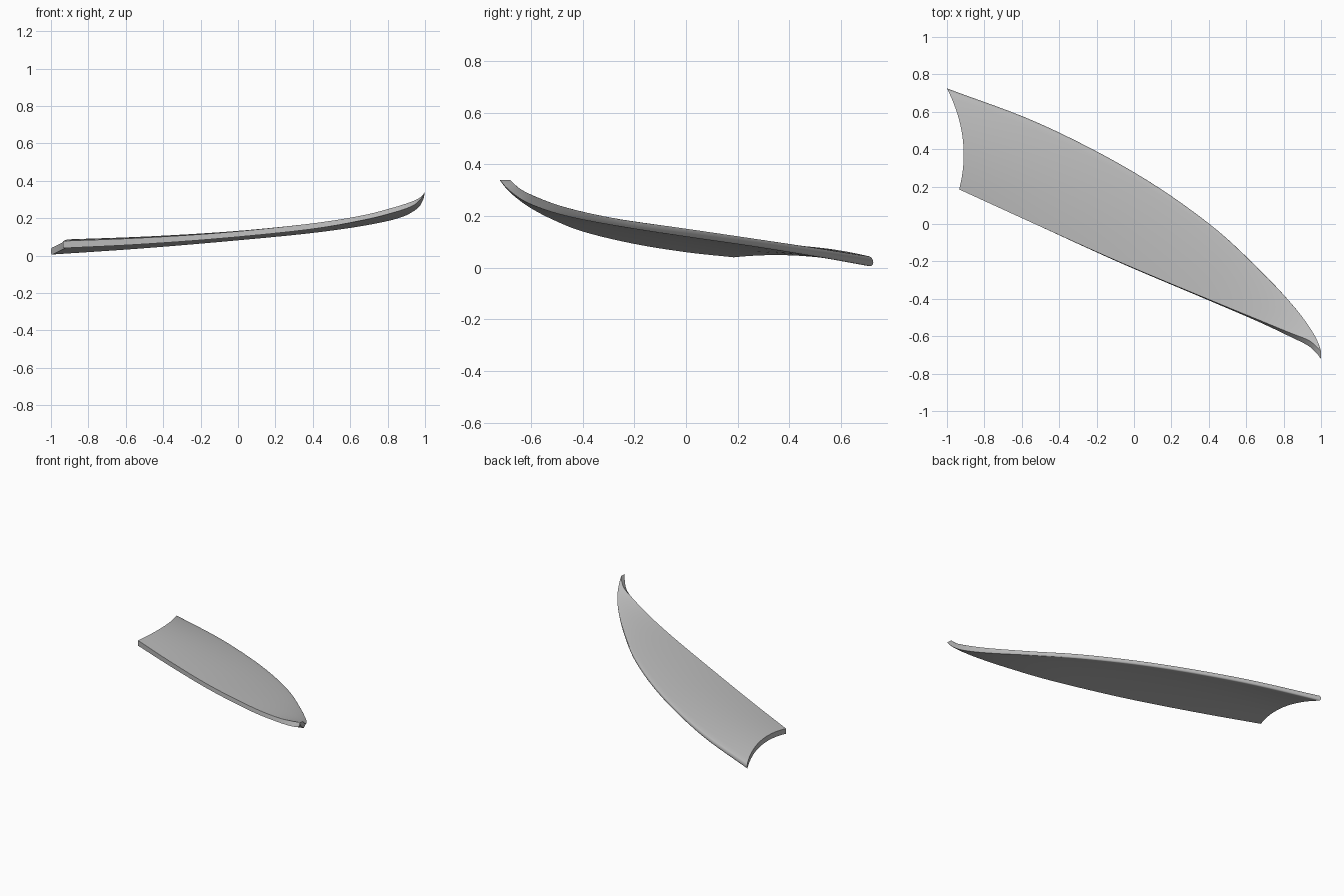
import bpy, bmesh, math
from mathutils import Vector

cube = bpy.data.objects.get("Cube")
if cube:
    bpy.data.objects.remove(cube, do_unlink=True)

# Lower front rail, lower back rail and thickness (y, z) from root to tip
STATIONS = [
    ((-.935, .185, .04), (-1, .725, .002), (0, .038)),
    ((-.53, 0, .06), (-.5, .535, .037), (0, .034)),
    ((-.08, -.205, .093), (0, .275, .08), (.003, .03)),
    ((.38, -.4, .14), (.4, 0, .12), (.005, .03)),
    ((.66, -.52, .188), (.68, -.26, .16), (.01, .026)),
    ((.83, -.6, .23), (.86, -.465, .2), (.02, .027)),
    ((.93, -.65, .265), (.95, -.6, .245), (.03, .024)),
    ((.975, -.69, .3), (.985, -.672, .29), (.035, .012)),
    ((1, -.722, .34), (1, -.722, .34), (.04, 0)),
]
STEPS = 6      # sections between stations
CHORD = 16     # points across the blade
ROUND = 4      # points on each half of the rounded back edge


def smooth_path(points):
    """Catmull-Rom curve through the points."""
    p = [Vector(q) for q in points]
    p = [2 * p[0] - p[1]] + p + [2 * p[-1] - p[-2]]
    out = []
    for a, b, c, d in zip(p, p[1:], p[2:], p[3:]):
        for s in range(STEPS):
            t = s / STEPS
            out.append(.5 * (2 * b + (c - a) * t + (2 * a - 5 * b + 4 * c - d) * t**2
                             + (3 * b - a - 3 * c + d) * t**3))
    return out + [p[-2]]


front = smooth_path([s[0] for s in STATIONS])
back = smooth_path([s[1] for s in STATIONS])
thick = smooth_path([(0, *s[2]) for s in STATIONS])

# Half profile: chord position and height share, bottom side up to the back edge
EDGE = .97
half = [(EDGE * i / CHORD, 0) for i in range(CHORD)]
for i in range(ROUND):
    a = math.pi / 2 * i / ROUND
    half.append((EDGE + (1 - EDGE) * math.sin(a), .5 - .5 * math.cos(a)))
half.append((1, .5 - .02))
profile = half + [(u, 1 - h) for u, h in reversed(half)]

bm = bmesh.new()
rings = []
for k, (f, b, t) in enumerate(zip(front, back, thick)):
    fade = 1 - k / (len(front) - 1)
    ring = []
    for u, h in profile:
        bow = 4 * u * (1 - u)
        # Hollowed root end and gently arched section
        curve = Vector((.052 * fade, 0, .024 * fade**2)) * bow
        ring.append(bm.verts.new(f.lerp(b, u) + curve + t * h))
    rings.append(ring)

# Skin
count = len(profile)
for r, s in zip(rings, rings[1:]):
    for i in range(count):
        j = (i + 1) % count
        bm.faces.new((r[i], r[j], s[j], s[i]))

# Root end
root = rings[0]
for i in range(len(half) - 1):
    bm.faces.new((root[i], root[-1 - i], root[-2 - i], root[i + 1]))

bmesh.ops.remove_doubles(bm, verts=bm.verts, dist=.0002)
bmesh.ops.recalc_face_normals(bm, faces=bm.faces)
mesh = bpy.data.meshes.new("curved_blade")
bm.to_mesh(mesh)
bm.free()

blade = bpy.data.objects.new("curved_blade", mesh)
bpy.context.collection.objects.link(blade)

# Plain grey
grey = bpy.data.materials.new("plain_grey")
grey.use_nodes = True
colour = (.5, .5, .5, 1)
grey.diffuse_color = colour
grey.node_tree.nodes["Principled BSDF"].inputs["Base Color"].default_value = colour
mesh.materials.append(grey)

bpy.ops.object.select_all(action='DESELECT')
blade.select_set(True)
bpy.context.view_layer.objects.active = blade
bpy.ops.object.shade_smooth_by_angle(angle=math.radians(35))
